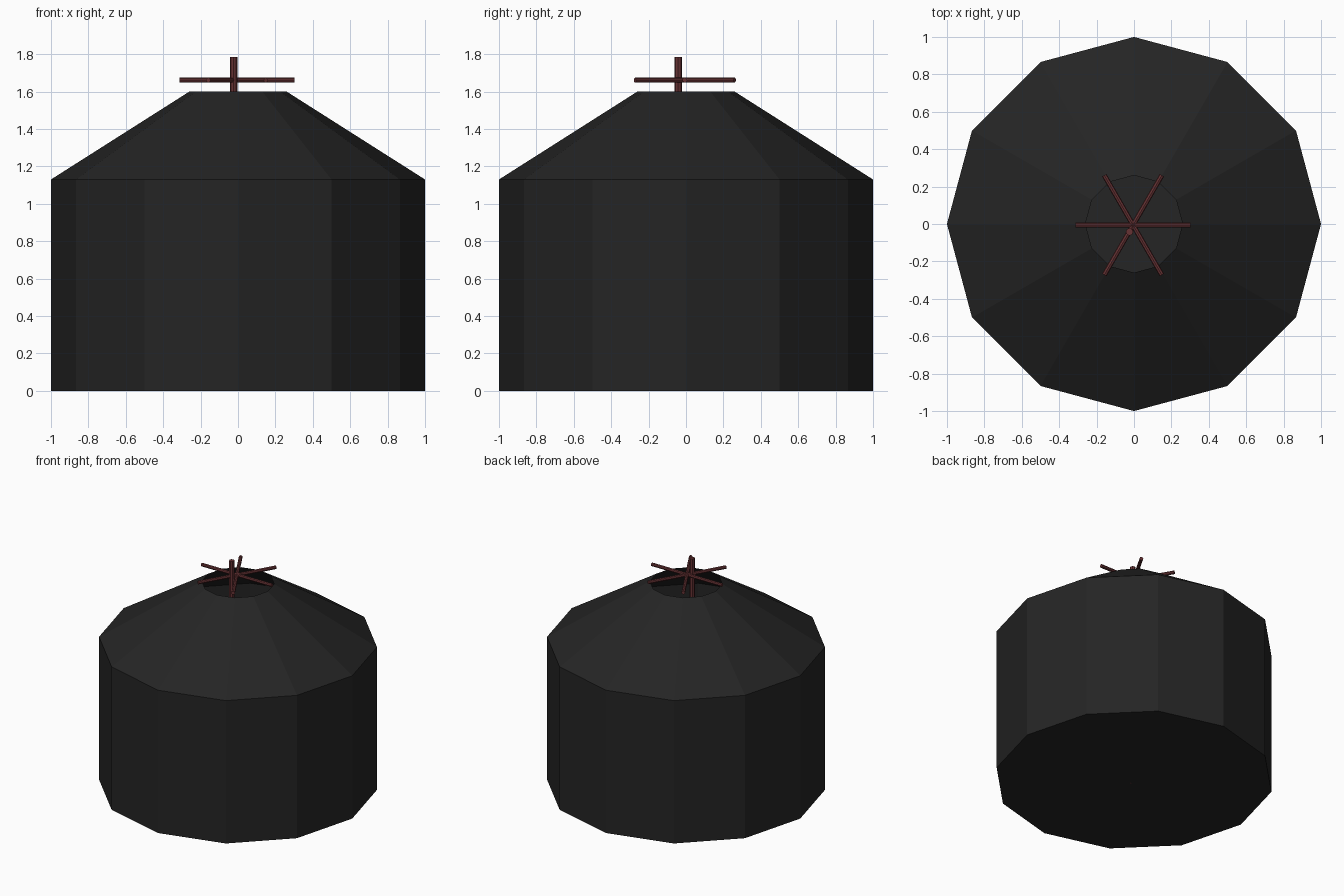
import bpy, bmesh, math
from mathutils import Matrix

if "Cube" in bpy.data.objects:
    bpy.data.objects.remove(bpy.data.objects["Cube"])

SIDES = 12


def material(name, rgb):
    m = bpy.data.materials.new(name)
    m.diffuse_color = (*rgb, 1.0)
    m.use_nodes = True
    m.node_tree.nodes["Principled BSDF"].inputs["Base Color"].default_value = m.diffuse_color
    return m


def add_object(name, bm, mat):
    me = bpy.data.meshes.new(name)
    bm.to_mesh(me)
    bm.free()
    me.materials.append(mat)
    ob = bpy.data.objects.new(name, me)
    bpy.context.collection.objects.link(ob)
    return ob


def rod(name, radius, length, matrix, mat):
    bm = bmesh.new()
    bmesh.ops.create_cone(bm, cap_ends=True, segments=8, radius1=radius,
                          radius2=radius, depth=length, matrix=matrix)
    return add_object(name, bm, mat)


charcoal = material("charcoal felt", (0.018, 0.018, 0.018))
red_wood = material("dark red wood", (0.133, 0.032, 0.034))

# Tent shell: floor, upright wall and sloped roof with an open smoke hole
bm = bmesh.new()
rings = []
for r, z in [(1.0, 0.0), (1.0, 1.13), (0.26, 1.6)]:
    rings.append([bm.verts.new((r * math.cos(math.tau * i / SIDES),
                                r * math.sin(math.tau * i / SIDES), z))
                  for i in range(SIDES)])
for low, high in zip(rings, rings[1:]):
    for i in range(SIDES):
        j = (i + 1) % SIDES
        bm.faces.new((low[i], low[j], high[j], high[i]))
bm.faces.new(rings[0][::-1])
add_object("tent_shell", bm, charcoal)

# Three crossed sticks above the smoke hole
for k in range(3):
    m = (Matrix.Translation((-0.005, -0.006, 1.661))
         @ Matrix.Rotation(math.radians(60 * k), 4, 'Z')
         @ Matrix.Rotation(math.pi / 2, 4, 'Y'))
    rod(f"roof_stick_{k + 1}", 0.0135, 0.615, m, red_wood)

# Upright pole rising through the hole from the floor
top = 1.785
rod("centre_pole", 0.02, top, Matrix.Translation((-0.024, -0.042, top / 2)), red_wood)
